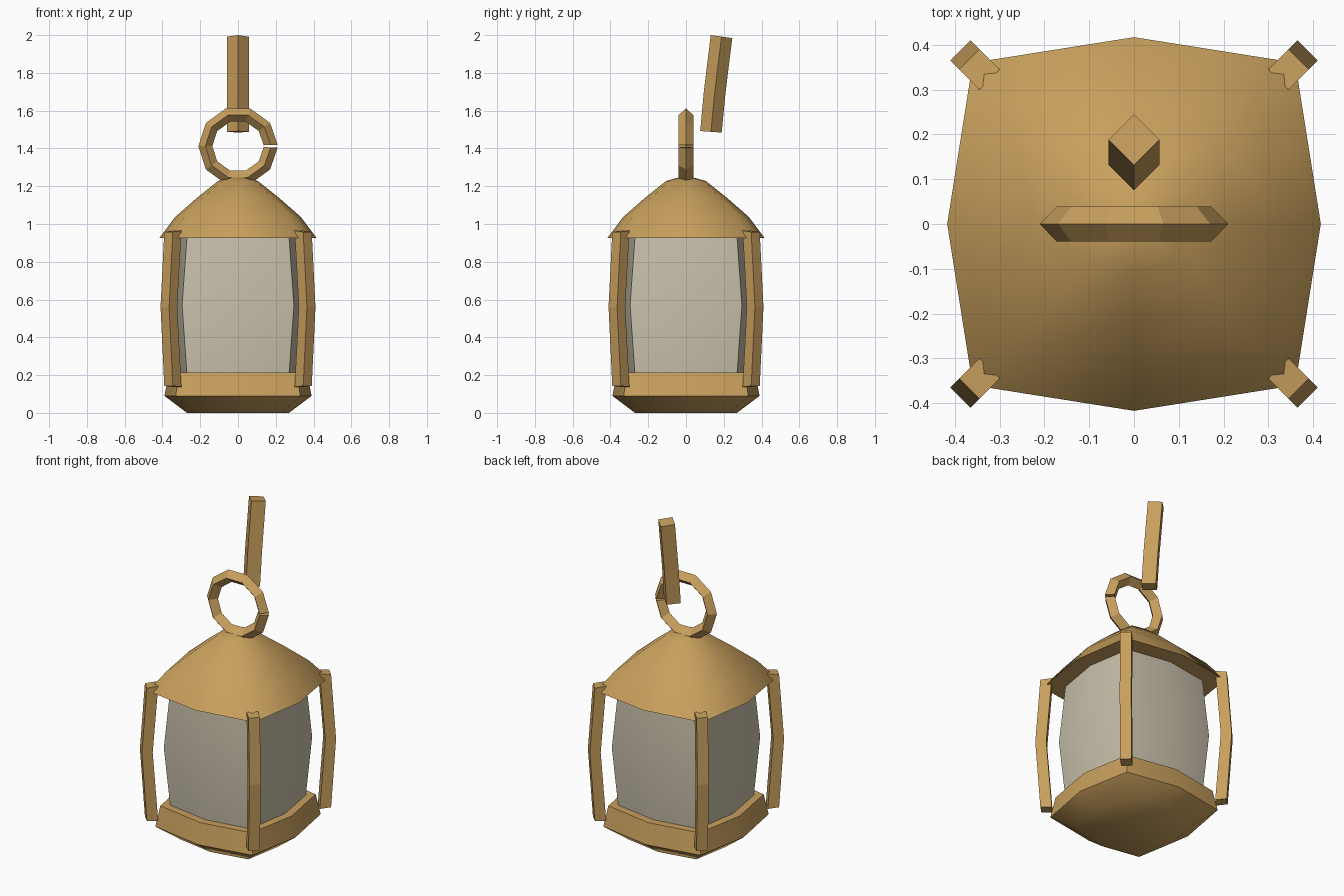
import bpy, bmesh, math
from mathutils import Vector

if "Cube" in bpy.data.objects:
    bpy.data.objects.remove(bpy.data.objects["Cube"])


def material(name, rgb):
    m = bpy.data.materials.new(name)
    m.diffuse_color = (*rgb, 1)
    m.use_nodes = True
    m.node_tree.nodes["Principled BSDF"].inputs["Base Color"].default_value = m.diffuse_color
    return m


BRASS = material("brass", (0.58, 0.35, 0.11))
GLASS = material("frosted_glass", (0.58, 0.53, 0.41))


def skin(name, rings, mat, closed=False, smooth=None):
    """Bridge equal-length rings of points; cap the ends unless the loop is closed."""
    bm = bmesh.new()
    vs = [[bm.verts.new(p) for p in r] for r in rings]
    n, k = len(vs), len(vs[0])
    for i in range(n if closed else n - 1):
        a, b = vs[i], vs[(i + 1) % n]
        for j in range(k):
            bm.faces.new((a[j], a[(j + 1) % k], b[(j + 1) % k], b[j]))
    if not closed:
        bm.faces.new(vs[0][::-1])
        bm.faces.new(vs[-1])
    bmesh.ops.recalc_face_normals(bm, faces=bm.faces)
    me = bpy.data.meshes.new(name)
    bm.to_mesh(me)
    bm.free()
    me.materials.append(mat)
    ob = bpy.data.objects.new(name, me)
    bpy.context.collection.objects.link(ob)
    if smooth:
        bpy.ops.object.select_all(action='DESELECT')
        ob.select_set(True)
        bpy.context.view_layer.objects.active = ob
        bpy.ops.object.shade_smooth_by_angle(angle=math.radians(smooth))
    return ob


def bulged_square(c, m, z):
    """Square with corners at c whose side midpoints bulge out to m."""
    return [(c, -c, z), (m, 0, z), (c, c, z), (0, m, z),
            (-c, c, z), (-m, 0, z), (-c, -c, z), (0, -m, z)]


def body(name, levels, mat, smooth):
    return skin(name, [bulged_square(*l) for l in levels], mat, smooth=smooth)


# Lantern body: (corner, side midpoint, height)
body("base", [(0.23, 0.27, 0), (0.33, 0.39, 0.09), (0.31, 0.365, 0.215)], BRASS, 60)
body("glass_pane", [(0.27, 0.315, 0.2), (0.296, 0.345, 0.57), (0.27, 0.315, 0.93)],
     GLASS, 40)
body("roof", [(0.36, 0.417, 0.925), (0.285, 0.333, 1.037), (0.185, 0.218, 1.138),
              (0.088, 0.105, 1.228), (0.02, 0.024, 1.25)], BRASS, 60)


# Corner posts, bent outward at mid height
def post_ring(inner, outer, zi, zo, angle, half=0.032):
    u = Vector((math.cos(angle), math.sin(angle), 0))
    t = Vector((-u.y, u.x, 0))
    up = Vector((0, 0, 1))
    return [u * inner + t * half + up * zi, u * outer + t * half + up * zo,
            u * outer - t * half + up * zo, u * inner - t * half + up * zi]


for i, side in enumerate(("back_right", "back_left", "front_left", "front_right")):
    a = math.pi / 4 + i * math.pi / 2
    skin("post_" + side, [post_ring(0.456, 0.52, 0.138, 0.143, a),
                          post_ring(0.487, 0.548, 0.56, 0.56, a),
                          post_ring(0.456, 0.52, 0.965, 0.958, a)], BRASS)

# Carrying ring: ten-sided, diamond section, small split on the right
rings = []
for i in range(11):
    a = math.radians(min(max(i * 36, 2), 358))
    u = Vector((math.cos(a), 0, math.sin(a)))
    c = Vector((0, 0, 1.412)) + u * 0.173
    y = Vector((0, 0.039, 0))
    rings.append([c + u * 0.037, c + y, c - u * 0.037, c - y])
skin("carrying_ring", rings, BRASS)

# Hanging bar: diamond section along a slightly bent path of (y, z, end tilt)
bar = []
for y, z, tilt in ((0.132, 1.488, 0.004), (0.152, 1.70, 0.007), (0.188, 1.992, 0.008)):
    bar.append([(0.057, y, z), (0, y + 0.057, z - tilt),
                (-0.057, y, z), (0, y - 0.057, z + tilt)])
skin("hanging_bar", bar, BRASS)
